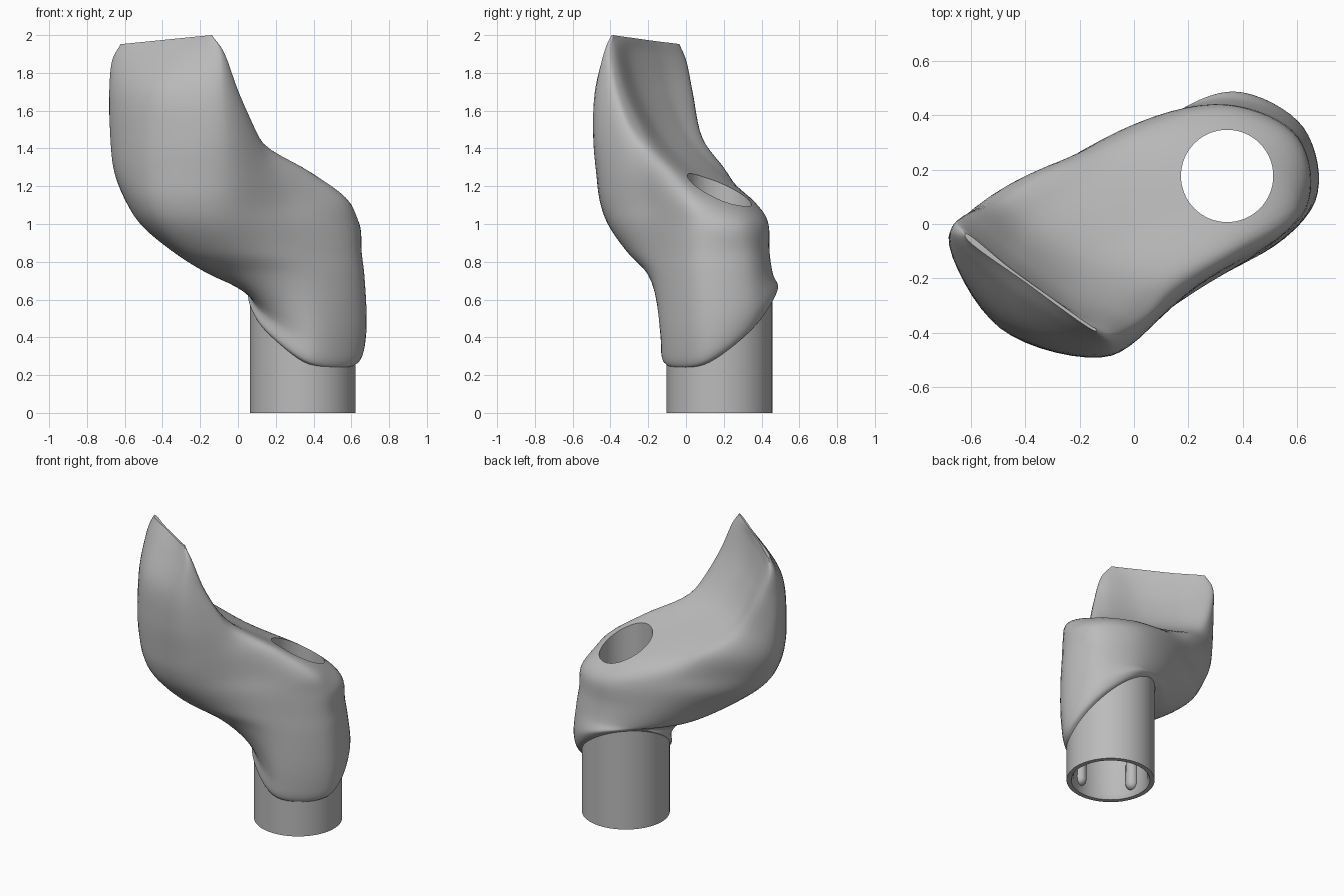
import bpy
import bmesh
from math import sin, cos, pi, radians
from mathutils import Vector

if "Cube" in bpy.data.objects:
    bpy.data.objects.remove(bpy.data.objects["Cube"])

grey = bpy.data.materials.new("plain_grey")
grey.use_nodes = True
grey.diffuse_color = (.5, .5, .5, 1)
grey.node_tree.nodes["Principled BSDF"].inputs["Base Color"].default_value = (.5, .5, .5, 1)

AXIS = Vector((.343, .177, 0))
BORE, SOCKET, OUTER = .17, .235, .28


def finish(name, bm):
    """Turn a bmesh into a grey object."""
    bmesh.ops.recalc_face_normals(bm, faces=bm.faces)
    mesh = bpy.data.meshes.new(name)
    bm.to_mesh(mesh)
    bm.free()
    mesh.materials.append(grey)
    obj = bpy.data.objects.new(name, mesh)
    bpy.context.collection.objects.link(obj)
    return obj


def shade(obj, angle):
    bpy.ops.object.select_all(action="DESELECT")
    obj.select_set(True)
    bpy.context.view_layer.objects.active = obj
    bpy.ops.object.shade_smooth_by_angle(angle=radians(angle))


def skin(bm, rings):
    """Join neighbouring rings of vertices with quads."""
    for low, high in zip(rings, rings[1:]):
        n = len(low)
        for i in range(n):
            j = (i + 1) % n
            bm.faces.new((low[i], low[j], high[j], high[i]))


def lathe(name, profile, closed, steps=64):
    """Revolve a radius/height profile about the tube axis."""
    bm = bmesh.new()
    rings = []
    for r, z in profile:
        turn = [2 * pi * i / steps for i in range(steps)]
        rings.append([bm.verts.new(AXIS + Vector((r * cos(a), r * sin(a), z))) for a in turn])
    if closed:
        rings.append(rings[0])
    skin(bm, rings)
    if not closed:
        bm.faces.new(rings[0])
        bm.faces.new(rings[-1])
    return finish(name, bm)


def smooth_path(points, closed, steps):
    """Pass a centripetal Hermite curve through the points."""
    n = len(points)

    def at(i):
        if closed:
            return points[i % n]
        if i < 0:
            return points[0] * 2 - points[1]
        if i >= n:
            return points[-1] * 2 - points[-2]
        return points[i]

    def slope(i):
        before = max((at(i) - at(i - 1)).length, .001) ** .5
        after = max((at(i + 1) - at(i)).length, .001) ** .5
        back = (at(i) - at(i - 1)) / before
        ahead = (at(i + 1) - at(i)) / after
        return (back * after + ahead * before) / (before + after)

    path = []
    for i in range(n if closed else n - 1):
        span = max((at(i + 1) - at(i)).length, .001) ** .5
        p, q, u, v = at(i), at(i + 1), slope(i) * span, slope(i + 1) * span
        for k in range(steps):
            t = k / steps
            h = t * t * (3 - 2 * t)
            path.append(p * (1 - h) + q * h + u * (t * (1 - t) ** 2) - v * (t * t * (1 - t)))
    if not closed:
        path.append(points[-1].copy())
    return path


sections = []


def skirt(radius, shift, height, tilt):
    """Tilted round section where the body wraps the tube."""
    ring = []
    for degrees in (227, 198, 170, 135, 90, 35, -17, -84):
        a = radians(degrees)
        ring.append(AXIS + Vector((radius * cos(a) + shift, radius * sin(a),
                                   height + tilt * cos(a - radians(130)))))
    sections.append(ring)


def level(z, *corners):
    """Horizontal section; the top ones dip towards the right corner."""
    dip = .1 if z > 1.9 else 0
    sections.append([Vector((x, y, z + dip * min(0, x + .14))) for x, y in corners])


# Body sections: front corner, front bulge, right corner, back, rear end, left end, left corner, side
skirt(.272, 0, .45, .235)
skirt(.298, .01, .465, .235)
skirt(.311, .025, .54, .165)
level(.73, (.04, -.19), (-.12, -.09), (-.13, .11), (.08, .37),
      (.35, .462), (.615, .34), (.655, .07), (.37, -.16))
level(.85, (-.06, -.31), (-.29, -.24), (-.33, -.01), (-.02, .34),
      (.34, .442), (.6, .33), (.64, .06), (.3, -.2))
level(1, (-.1, -.41), (-.42, -.34), (-.51, -.04), (-.1, .32),
      (.33, .435), (.6, .3), (.625, .05), (.27, -.22))
level(1.115, (-.1, -.448), (-.47, -.37), (-.585, -.04), (-.19, .27),
      (.12, .365), (.44, .28), (.59, .03), (.25, -.22))
level(1.27, (-.09, -.468), (-.49, -.38), (-.65, -.04), (-.3, .215),
      (-.1, .18), (.15, .07), (.39, -.07), (.2, -.25))
level(1.46, (-.08, -.483), (-.49, -.385), (-.675, -.04), (-.5, .085),
      (-.36, 0), (-.16, -.12), (.08, -.22), (.11, -.29))
level(1.7, (-.09, -.478), (-.46, -.375), (-.682, -.05), (-.61, .035),
      (-.44, -.1), (-.24, -.24), (-.03, -.33), (.003, -.38))
level(1.92, (-.1, -.43), (-.43, -.27), (-.665, -.04), (-.65, 0),
      (-.47, -.14), (-.27, -.29), (-.1, -.38), (-.08, -.41))
level(2, (-.14, -.395), (-.4, -.215), (-.62, -.05), (-.62, -.035),
      (-.46, -.16), (-.3, -.275), (-.16, -.375), (-.14, -.387))

# Body loft
outlines = [smooth_path(s, True, 8) for s in sections]
columns = [smooth_path(list(c), False, 6) for c in zip(*outlines)]
bm = bmesh.new()
rings = [[bm.verts.new(p) for p in row] for row in zip(*columns)]
skin(bm, rings)
bm.faces.new(rings[0])
bm.faces.new(rings[-1])
body = finish("scoop_body", bm)

# Bore through the body
cutter = lathe("bore_cutter", [(.26, -.1), (.26, .71), (BORE, .71), (BORE, 3)], False)
cutter.hide_render = True
cut = body.modifiers.new("bore", "BOOLEAN")
cut.operation = "DIFFERENCE"
cut.solver = "EXACT"
cut.object = cutter
bpy.context.view_layer.objects.active = body
bpy.ops.object.modifier_apply(modifier=cut.name)
bpy.data.objects.remove(cutter)
shade(body, 40)

# Hollow tube with a wider socket at the foot
tube = lathe("tube", [(OUTER, 0), (OUTER, .715), (BORE, .715), (BORE, .45),
                      (SOCKET, .45), (SOCKET, .03), (.25, 0)], True)
shade(tube, 30)

# Four rounded locating ribs inside the socket
for k in range(4):
    a = radians(-75 + 90 * k)
    bm = bmesh.new()
    bmesh.ops.create_uvsphere(bm, u_segments=16, v_segments=8, radius=.04)
    for v in bm.verts:
        v.co.z += .34 if v.co.z > 0 else .08
        v.co += AXIS + Vector((cos(a), sin(a), 0)) * SOCKET
    shade(finish("socket_rib_" + str(k + 1), bm), 60)
